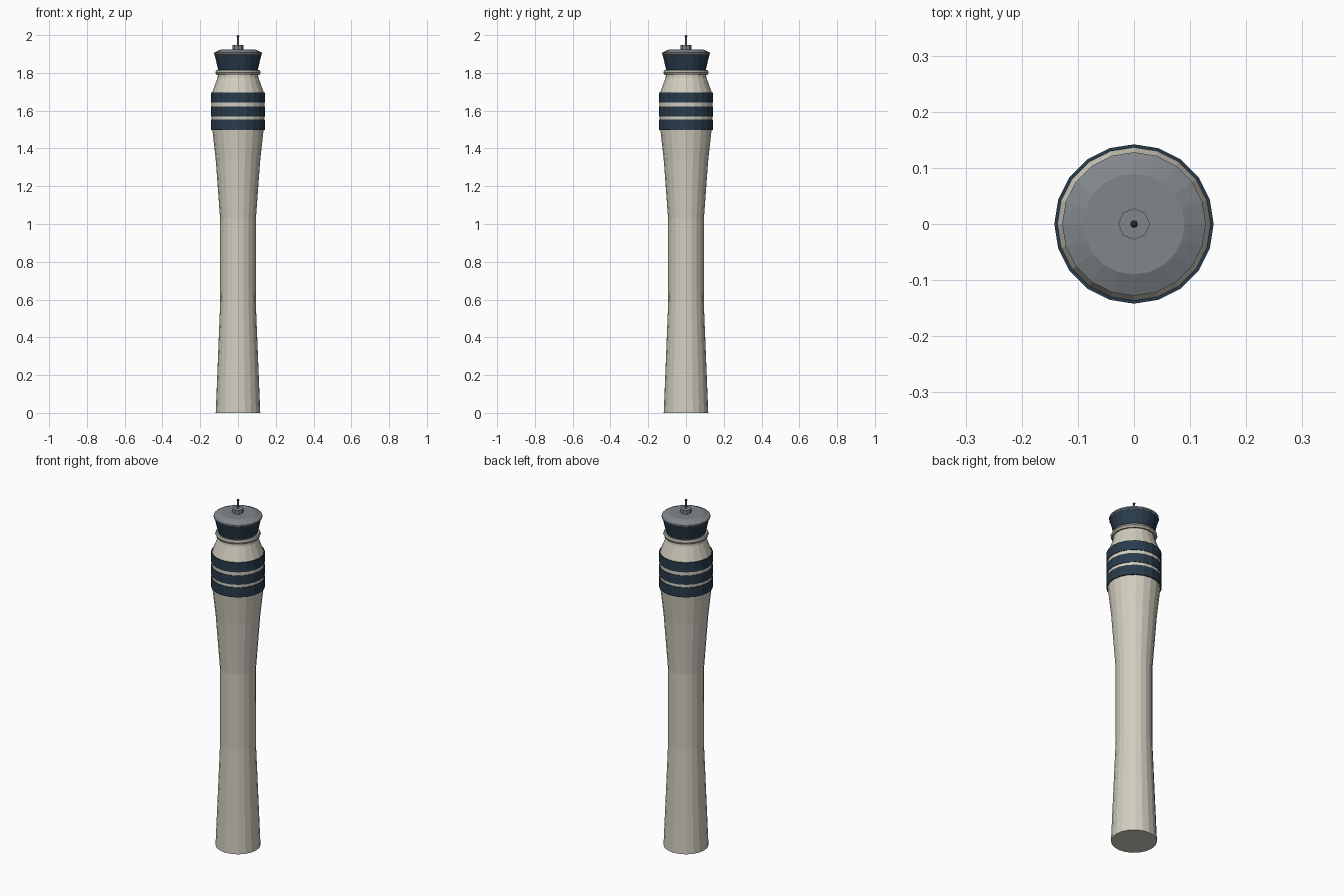
import bpy, bmesh, math

if "Cube" in bpy.data.objects:
    bpy.data.objects.remove(bpy.data.objects["Cube"])


def material(name, rgb):
    m = bpy.data.materials.new(name)
    m.diffuse_color = (*rgb, 1)
    m.use_nodes = True
    m.node_tree.nodes["Principled BSDF"].inputs["Base Color"].default_value = m.diffuse_color
    return m


cream = material("cream concrete", (0.64, 0.61, 0.52))
navy = material("dark navy", (0.022, 0.044, 0.070))
grey = material("roof grey", (0.22, 0.24, 0.26))
stone = material("gallery stone", (0.42, 0.40, 0.34))


def lathe(name, profile, mat, sides=20, closed=False):
    """Spin (radius, z) points round z; closed joins the profile into a ring."""
    bm = bmesh.new()
    rings = [[bm.verts.new((r * math.cos(a), r * math.sin(a), z))
              for a in (2 * math.pi * i / sides for i in range(sides))]
             for r, z in profile]
    pairs = list(zip(rings, rings[1:]))
    if closed:
        pairs.append((rings[-1], rings[0]))
    else:
        bm.faces.new(rings[0][::-1])
        bm.faces.new(rings[-1])
    for low, high in pairs:
        for i in range(sides):
            j = (i + 1) % sides
            bm.faces.new((low[i], low[j], high[j], high[i]))
    bmesh.ops.recalc_face_normals(bm, faces=bm.faces)
    mesh = bpy.data.meshes.new(name)
    bm.to_mesh(mesh)
    bm.free()
    mesh.materials.append(mat)
    ob = bpy.data.objects.new(name, mesh)
    bpy.context.collection.objects.link(ob)
    return ob


# waisted shaft swelling out below the cab
lathe("shaft", [(0.118, 0), (0.094, 0.59), (0.095, 1.03), (0.117, 1.33),
                (0.135, 1.495), (0.139, 1.56), (0.139, 1.69),
                (0.108, 1.775), (0.104, 1.82)], cream)

# painted bands
for i, (low, high) in enumerate([(1.497, 1.553), (1.57, 1.622), (1.642, 1.697)]):
    lathe(f"band_{i + 1}", [(0.142, low), (0.142, high)], navy)

# gallery ring round the neck
ring = [(0.109 + 0.011 * math.cos(a), 1.802 + 0.014 * math.sin(a))
        for a in (math.pi / 3 * k for k in range(6))]
lathe("gallery_ring", ring, stone, closed=True)

# glazed cab leaning outwards
lathe("cab_glass", [(0.104, 1.812), (0.124, 1.897)], navy)

# roof with bevelled top
lathe("roof", [(0.124, 1.895), (0.128, 1.899), (0.128, 1.907), (0.09, 1.924)], grey)

# equipment drum, mast and tip
lathe("roof_drum", [(0.028, 1.922), (0.028, 1.947)], grey, 8)
lathe("mast", [(0.0045, 1.945), (0.0045, 1.994)], grey, 8)
lathe("mast_tip", [(0.003, 1.988), (0.007, 1.992), (0.007, 1.996), (0.003, 2.0)], navy, 8)
